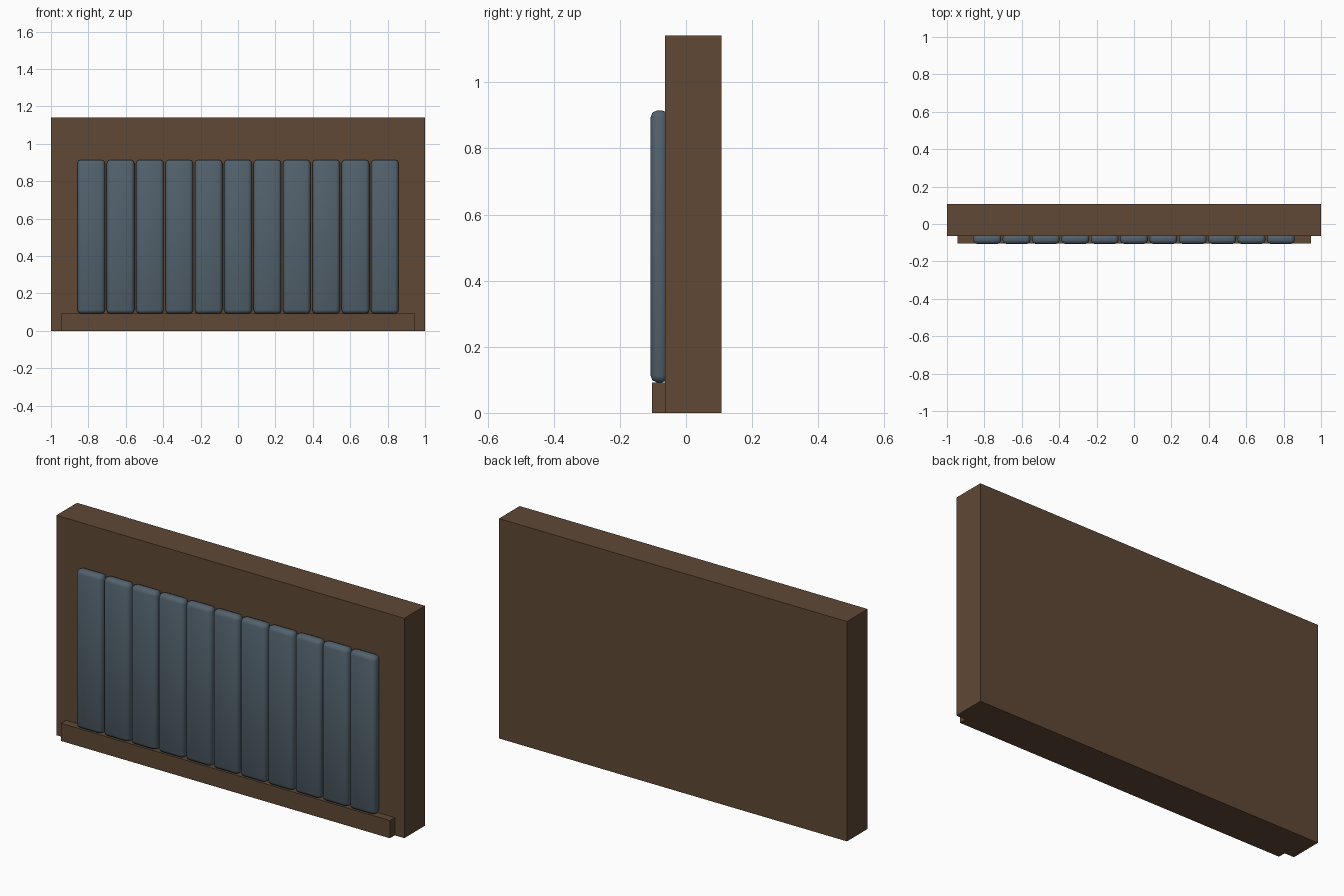
import bpy
import math

cube = bpy.data.objects.get("Cube")
if cube:
    bpy.data.objects.remove(cube, do_unlink=True)


def material(name, rgb):
    mat = bpy.data.materials.new(name)
    mat.use_nodes = True
    color = (*rgb, 1.0)
    mat.diffuse_color = color
    mat.node_tree.nodes["Principled BSDF"].inputs["Base Color"].default_value = color
    return mat


def box(name, low, high, mat):
    centre = [(a + b) / 2 for a, b in zip(low, high)]
    bpy.ops.mesh.primitive_cube_add(size=1, location=centre)
    obj = bpy.context.object
    obj.name = name
    obj.scale = [b - a for a, b in zip(low, high)]
    bpy.ops.object.transform_apply(location=False, rotation=False, scale=True)
    obj.data.materials.append(mat)
    return obj


wood = material("brown wood", (0.115, 0.065, 0.036))
fabric = material("slate blue padding", (0.085, 0.12, 0.15))

# Backboard and the low rail under the padding
box("backboard", (-1, -0.063, 0), (1, 0.107, 1.142), wood)
box("bottom_rail", (-0.945, -0.103, 0), (0.945, -0.063, 0.092), wood)

# Row of rounded vertical pads, sunk slightly into the backboard
COUNT, PITCH, WIDTH = 11, 0.157, 0.148
for i in range(COUNT):
    x = (i - (COUNT - 1) / 2) * PITCH
    pad = box(f"pad_{i + 1}", (x - WIDTH / 2, -0.107, 0.092),
              (x + WIDTH / 2, -0.053, 0.915), fabric)
    bevel = pad.modifiers.new("rounded edges", "BEVEL")
    bevel.width = 0.02
    bevel.segments = 2
    bpy.ops.object.modifier_apply(modifier=bevel.name)
    bpy.ops.object.shade_smooth_by_angle(angle=math.radians(50))
